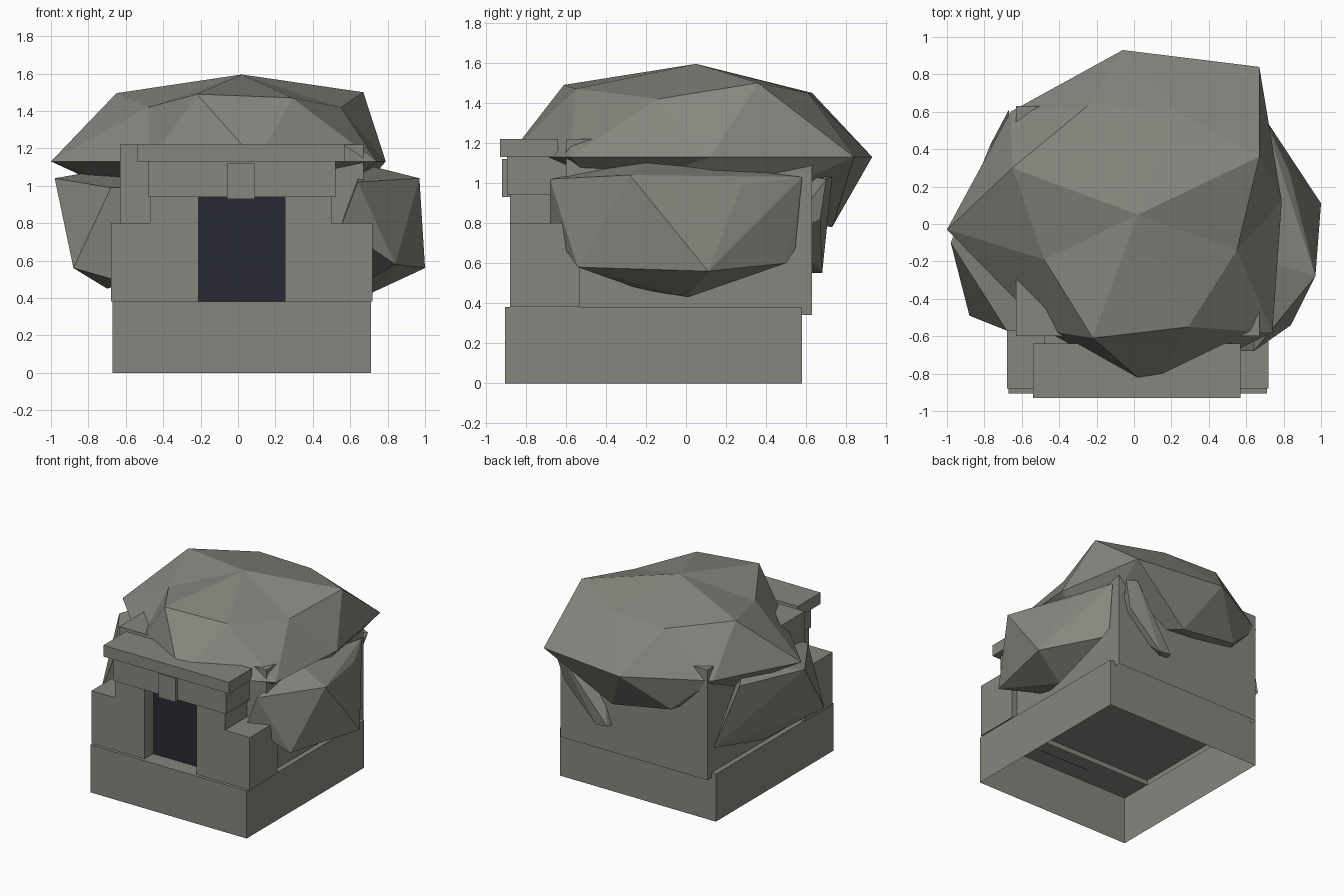
import bpy
import bmesh
from mathutils import Vector

default_cube = bpy.data.objects.get("Cube")
if default_cube:
    bpy.data.objects.remove(default_cube, do_unlink=True)


def make_material(name, colour):
    material = bpy.data.materials.new(name)
    material.use_nodes = True
    material.diffuse_color = colour
    material.node_tree.nodes["Principled BSDF"].inputs["Base Color"].default_value = colour
    return material


stone = make_material("grey stone", (0.24, 0.24, 0.212, 1))
dark = make_material("dark doorway", (0.022, 0.022, 0.034, 1))


def add_object(name, bm, material):
    bmesh.ops.recalc_face_normals(bm, faces=bm.faces)
    mesh = bpy.data.meshes.new(name)
    bm.to_mesh(mesh)
    bm.free()
    mesh.materials.append(material)
    item = bpy.data.objects.new(name, mesh)
    bpy.context.collection.objects.link(item)
    return item


def block(name, x_range, y_range, z_range, material=stone, open_bottom=False):
    """Box spanning the given ranges on each axis."""
    bm = bmesh.new()
    bmesh.ops.create_cube(bm, size=1)
    for vert in bm.verts:
        vert.co = Vector([span[0] if c < 0 else span[1]
                          for c, span in zip(vert.co, (x_range, y_range, z_range))])
    if open_bottom:
        bottom = min(bm.faces, key=lambda f: f.calc_center_median().z)
        bmesh.ops.delete(bm, geom=[bottom], context="FACES_ONLY")
    return add_object(name, bm, material)


def boulder(name, corners):
    """Faceted rock wrapped around its corner points."""
    bm = bmesh.new()
    for corner in corners:
        bm.verts.new(corner)
    hull = bmesh.ops.convex_hull(bm, input=list(bm.verts))
    unused = [g for g in hull["geom_interior"] if isinstance(g, bmesh.types.BMVert)]
    bmesh.ops.delete(bm, geom=unused, context="VERTS")
    return add_object(name, bm, stone)


def ringed_boulder(name, apex, crown, rim, base):
    """Dented rock: a fan over the crown, then triangle bands to the rim and base."""
    bm = bmesh.new()
    top = bm.verts.new(apex)
    crown, rim, base = [[bm.verts.new(p) for p in ring] for ring in (crown, rim, base)]
    count = len(rim)
    for i in range(count):
        j = (i + 1) % count
        bm.faces.new((top, crown[i], crown[j]))
        for ring in (crown, base):
            bm.faces.new((ring[i], rim[i], rim[j]))
            bm.faces.new((ring[i], rim[j], ring[j]))
    bmesh.ops.triangulate(bm, faces=[bm.faces.new(base)])
    return add_object(name, bm, stone)


# Hollow plinth and the chamber standing on it
block("plinth", (-.67, .71), (-.905, .58), (0, .38), open_bottom=True)
block("chamber", (-.63, .67), (-.6, .63), (.34, 1.22), open_bottom=True)

# Stepped entrance: a low and a tall block on each side of the doorway
for side, door_edge, tall_edge, low_edge in (("right", -.21, -.47, -.68),
                                             ("left", .25, .5, .72)):
    block(side + "_low_jamb", sorted((door_edge, low_edge)), (-.88, -.53), (.38, .8))
    block(side + "_tall_jamb", sorted((door_edge, tall_edge)), (-.88, -.58), (.8, .94))
block("doorway", (-.21, .25), (-.77, -.762), (.38, .94), dark)
block("lintel", (-.48, .52), (-.895, -.6), (.94, 1.13))
block("keystone", (-.06, .09), (-.92, -.85), (.93, 1.12))
block("entrance_slab", (-.54, .57), (-.93, -.64), (1.13, 1.22))

# Capping boulder: matching rings, counted round from the right side
rim_outline = [(-1, -.03), (-.47, -.57), (.1, -.89), (.74, -.58),
               (.79, .12), (.67, .84), (-.06, .93), (-.66, .6)]
ringed_boulder(
    "cap_boulder",
    apex=(.02, .05, 1.595),
    crown=[(-.48, -.19, 1.42), (-.22, -.61, 1.49), (.29, -.55, 1.47),
           (.55, -.14, 1.42), (.67, .36, 1.5), (.22, .61, 1.45),
           (-.25, .63, 1.45), (-.65, .3, 1.495)],
    rim=[(x, y, 1.13) for x, y in rim_outline],
    base=[(-.5, -.05, .95), (-.35, -.35, .95), (.05, -.5, .95), (.5, -.4, .95),
          (.55, .2, .85), (.14, .73, .78), (-.36, .7, .86), (-.5, .4, .9)])

# Side boulders leaning on the chamber walls
boulder("left_boulder", [
    (1, .11, .56), (.97, -.28, 1.04), (.83, .28, .99), (.64, -.68, 1.02),
    (.55, -.68, .78), (.84, -.54, .58), (.72, .5, .6), (.72, .01, .43),
    (.65, -.18, 1.12), (.69, .58, 1.03), (.65, -.23, .47), (.69, .545, .67)])
boulder("right_boulder", [
    (-.98, -.1, 1.04), (-.88, -.49, .56), (-.68, -.57, .99), (-.55, -.57, .99),
    (-.7, .02, .45), (-.67, .61, .6), (-.77, .42, 1.05), (-.64, .2, 1.1),
    (-.6, -.5, .48)])

# Narrow spur breaking through the back wall
boulder("back_spur", [
    (.58, .73, 1.03), (.66, .7, 1.02), (.6, .67, .82), (.22, .68, .56),
    (.32, .68, .55), (.4, .5, 1.05), (.55, .5, .75), (.2, .5, .55)])
